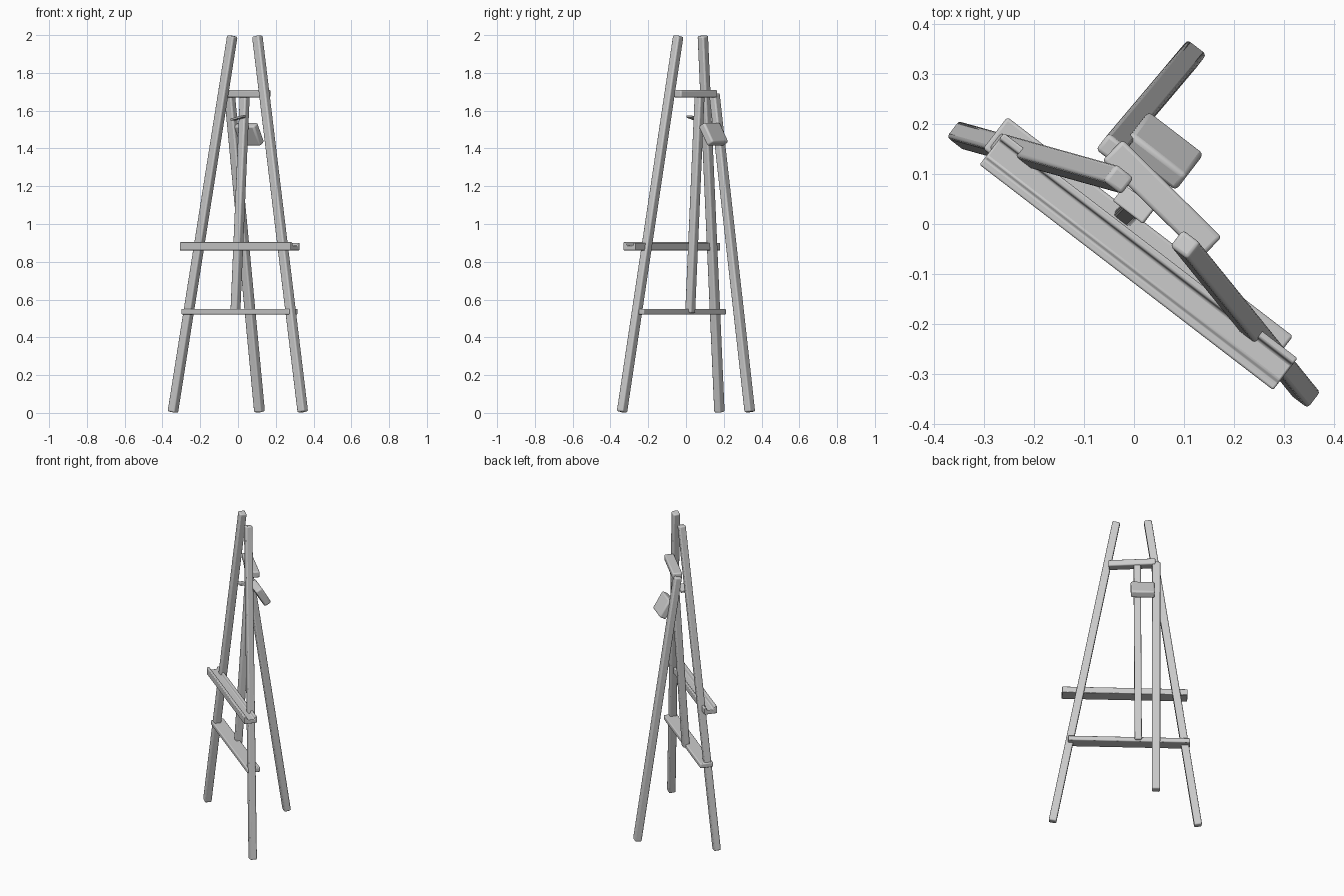
import bpy, bmesh, math
from mathutils import Vector, Matrix

if "Cube" in bpy.data.objects:
    bpy.data.objects.remove(bpy.data.objects["Cube"])

# Easel faces diagonally: D runs along the tray, N points to its back
ANG = math.radians(-37.5)
D = Vector((math.cos(ANG), math.sin(ANG), 0))
N = Vector((-math.sin(ANG), math.cos(ANG), 0))
UP = Vector((0, 0, 1))


def finish(name, bm, bevel):
    bmesh.ops.recalc_face_normals(bm, faces=bm.faces)
    me = bpy.data.meshes.new(name)
    bm.to_mesh(me)
    bm.free()
    ob = bpy.data.objects.new(name, me)
    bpy.context.collection.objects.link(ob)
    mod = ob.modifiers.new("soft_edges", 'BEVEL')
    mod.width, mod.segments = bevel, 3
    bpy.ops.object.select_all(action='DESELECT')
    ob.select_set(True)
    bpy.context.view_layer.objects.active = ob
    bpy.ops.object.shade_smooth_by_angle(angle=math.radians(40))
    return ob


def beam(name, a, b, w, t, side=D, bevel=0.008):
    """Rectangular bar from a to b; w is measured along side, t across it."""
    a, b = Vector(a), Vector(b)
    z = (b - a).normalized()
    x = (side - z * side.dot(z)).normalized()
    y = z.cross(x)
    mat = Matrix((x * w, y * t, b - a)).transposed().to_4x4()
    mat.translation = (a + b) / 2
    bm = bmesh.new()
    bmesh.ops.create_cube(bm, size=1, matrix=mat)
    return finish(name, bm, bevel)


# Legs
beam("left_leg", (-0.345, 0.177, 0.004), (-0.03, 0.089, 1.996), 0.046, 0.042)
beam("right_leg", (0.343, -0.339, 0.005), (0.102, -0.041, 1.995), 0.046, 0.042)
beam("back_leg", (0.114, 0.338, 0.005), (-0.045, 0.15, 1.69), 0.048, 0.042)

# Central mast
beam("centre_mast", (-0.014, 0.022, 0.53), (0.037, 0.073, 1.705), 0.042, 0.042)

# Cross bars
beam("top_bar", (-0.043, 0.148, 1.69), (0.155, -0.047, 1.69), 0.04, 0.058, UP)
c = Vector((0.008, -0.037, 0.536))
beam("lower_bar", c - D * 0.36, c + D * 0.36, 0.03, 0.08, UP, 0.006)

# Tray: shallow channel profile (offset along N, height) swept along D
profile = [(-0.04, 0.86), (0.04, 0.86), (0.04, 0.9), (0.026, 0.9),
           (0.022, 0.885), (-0.018, 0.885), (-0.024, 0.904), (-0.04, 0.904)]
c = Vector((0.009, -0.075, 0))
bm = bmesh.new()
face = bm.faces.new([bm.verts.new(c - D * 0.37 + N * n + UP * z) for n, z in profile])
ext = bmesh.ops.extrude_face_region(bm, geom=[face])
bmesh.ops.translate(bm, vec=D * 0.74, verts=[v for v in ext["geom"] if isinstance(v, bmesh.types.BMVert)])
finish("tray", bm, 0.004)

# Tilted hinge block between mast and back leg
c = Vector((0.056, 0.146, 1.475))
lean = (UP * math.cos(math.radians(30)) - N * math.sin(math.radians(30))) * 0.06
beam("hinge_block", c - lean, c + lean, 0.14, 0.045, D, 0.01)

# Small clip on the front of the mast
beam("clip", (-0.03, 0.062, 1.552), (0.03, 0.016, 1.569), 0.012, 0.04, UP, 0.004)
